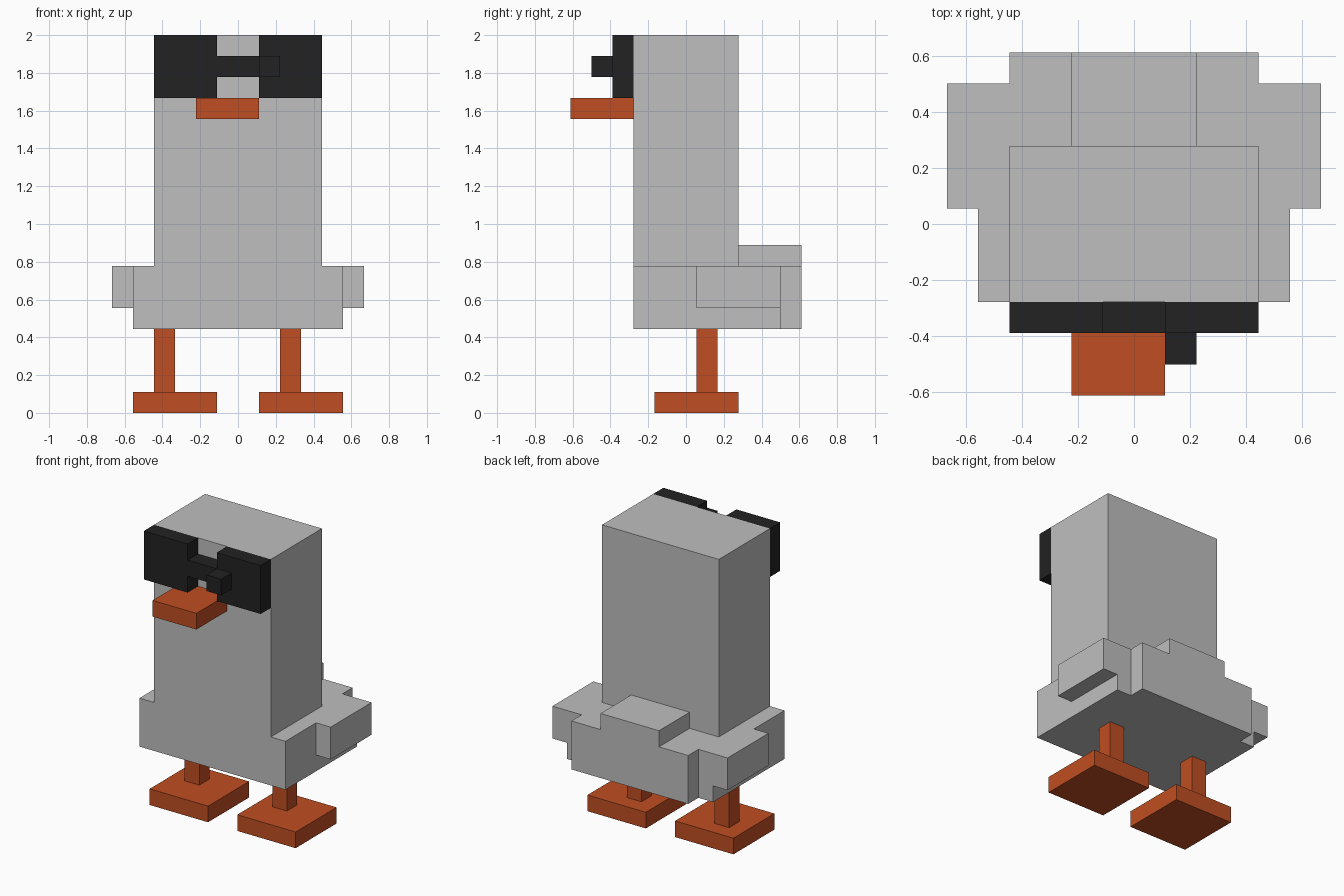
import bpy
import bmesh

cube = bpy.data.objects.get("Cube")
if cube:
    bpy.data.objects.remove(cube, do_unlink=True)

U = 1 / 9  # one block of the grid


def material(name, rgb):
    m = bpy.data.materials.new(name)
    m.use_nodes = True
    col = (*rgb, 1)
    m.diffuse_color = col
    m.node_tree.nodes["Principled BSDF"].inputs["Base Color"].default_value = col
    return m


GREY = material("light grey", (0.52, 0.52, 0.52))
ORANGE = material("burnt orange", (0.527, 0.076, 0.016))
BLACK = material("near black", (0.016, 0.016, 0.016))


def prism(name, outline, z0, z1, mat):
    """Extrude a footprint, given in blocks, from z0 up to z1."""
    bm = bmesh.new()
    base = bm.faces.new([bm.verts.new((x * U, y * U, z0 * U)) for x, y in outline])
    top = bmesh.ops.extrude_face_region(bm, geom=[base])["geom"]
    bmesh.ops.translate(bm, vec=(0, 0, (z1 - z0) * U),
                        verts=[g for g in top if isinstance(g, bmesh.types.BMVert)])
    bmesh.ops.recalc_face_normals(bm, faces=bm.faces)
    mesh = bpy.data.meshes.new(name)
    bm.to_mesh(mesh)
    bm.free()
    mesh.materials.append(mat)
    obj = bpy.data.objects.new(name, mesh)
    bpy.context.collection.objects.link(obj)
    return obj


def box(name, x, y, z, mat):
    outline = [(x[0], y[0]), (x[1], y[0]), (x[1], y[1]), (x[0], y[1])]
    return prism(name, outline, z[0], z[1], mat)


# Body with a stepped rear, tall neck and head, raised tail
half = [(5, -2.5), (5, 4.5), (4, 4.5), (4, 5.5)]
prism("body", half + [(-x, y) for x, y in reversed(half)], 4, 7, GREY)
box("neck_and_head", (-4, 4), (-2.5, 2.5), (7, 18), GREY)
box("tail", (-2, 2), (2.5, 5.5), (7, 8), GREY)

# Paired wings, feet and lenses
for side, s in (("left", 1), ("right", -1)):
    def span(a, b):
        return sorted((s * a, s * b))
    box(side + "_wing", span(5, 6), (0.5, 4.5), (5, 7), GREY)
    box(side + "_foot", span(1, 5), (-1.5, 2.5), (0, 1), ORANGE)
    box(side + "_lens", span(1, 4), (-3.5, -2.5), (15, 18), BLACK)

# Legs are not placed symmetrically
box("left_leg", (2, 3), (0.5, 1.5), (1, 4), ORANGE)
box("right_leg", (-4, -3), (0.5, 1.5), (1, 4), ORANGE)

# Bridge between the lenses, small block in front of the left lens, offset beak
box("glasses_bridge", (-1, 1), (-3.5, -2.5), (16, 17), BLACK)
box("lens_block", (1, 2), (-4.5, -3.5), (16, 17), BLACK)
box("beak", (-2, 1), (-5.5, -2.5), (14, 15), ORANGE)
